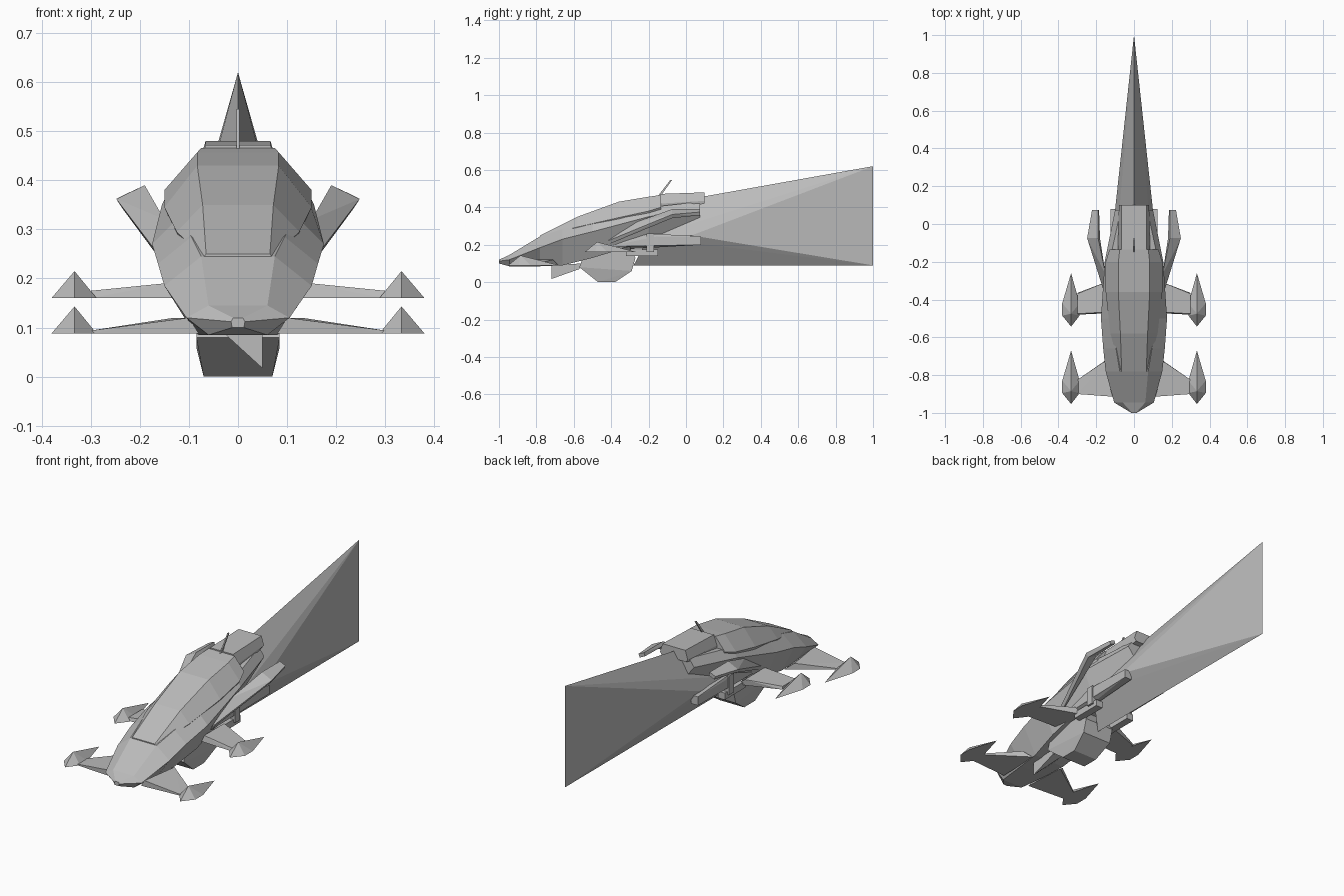
import bpy, bmesh

grey = bpy.data.materials.new("hull grey")
grey.diffuse_color = (0.5, 0.5, 0.5, 1)


def finish(name, bm):
    bmesh.ops.recalc_face_normals(bm, faces=bm.faces)
    mesh = bpy.data.meshes.new(name)
    bm.to_mesh(mesh)
    bm.free()
    mesh.materials.append(grey)
    ob = bpy.data.objects.new(name, mesh)
    bpy.context.collection.objects.link(ob)
    return ob


def loft(name, rings):
    """rings: (y, [(x, z), ...]) half sections from bottom to top, mirrored in x."""
    bm = bmesh.new()
    loops = []
    for y, half in rings:
        pts = half + [(-x, z) for x, z in reversed(half)]
        loops.append([bm.verts.new((x, y, z)) for x, z in pts])
    n = len(loops[0])
    for a, b in zip(loops, loops[1:]):
        for i in range(n):
            j = (i + 1) % n
            bm.faces.new((a[i], a[j], b[j], b[i]))
    bm.faces.new(loops[0])
    bm.faces.new(loops[-1])
    return finish(name, bm)


def solid(name, pts, side=1):
    """Convex block around a few corner points."""
    bm = bmesh.new()
    for x, y, z in pts:
        bm.verts.new((x * side, y, z))
    res = bmesh.ops.convex_hull(bm, input=bm.verts)
    loose = [v for v in bm.verts if not v.link_faces]
    bmesh.ops.delete(bm, geom=loose, context='VERTS')
    return finish(name, bm)


def box(x0, x1, y0, y1, z0, z1):
    return [(x, y, z) for x in (x0, x1) for y in (y0, y1) for z in (z0, z1)]


# main hull, sweeping upward to the rear
loft("hull", [
    (-1.0, [(.012, .10), (.014, .112), (.01, .12)]),
    (-.945, [(.06, .085), (.105, .12), (.06, .145)]),
    (-.78, [(.08, .085), (.15, .185), (.075, .245)]),
    (-.66, [(.09, .09), (.163, .23), (.095, .285)]),
    (-.5, [(.11, .13), (.175, .27), (.12, .325)]),
    (-.2, [(.10, .22), (.155, .35), (.13, .40)]),
    (.075, [(.06, .34), (.10, .39), (.07, .43)])])

# canopy on top and the block behind it
loft("canopy", [
    (-.78, [(.07, .23), (.07, .243), (.065, .25)]),
    (-.58, [(.11, .26), (.125, .295), (.072, .35)]),
    (-.36, [(.13, .30), (.15, .345), (.083, .43)]),
    (-.2, [(.13, .34), (.15, .38), (.083, .457)]),
    (-.135, [(.11, .36), (.13, .40), (.075, .466)])])
loft("rear_block", [
    (-.135, [(.085, .37), (.085, .42), (.066, .472)]),
    (.1, [(.07, .42), (.08, .435), (.066, .48)])])

# long tail wedge
solid("tail_wedge", [(0, 1, .62), (0, 1, .09), (.105, .03, .25), (-.105, .03, .25),
                     (0, .05, .45), (0, -.28, .09), (.1, -.2, .24), (-.1, -.2, .24)])

# belly drum and blade in front of it
drum = [(-.57, .08), (-.47, .0), (-.38, .0), (-.29, .06), (-.27, .13), (-.32, .22), (-.52, .22)]
solid("belly_drum", [(s * (.07 if z < .05 else .085), y, z) for y, z in drum for s in (1, -1)])
solid("belly_blade", [(-.03, -.72, .09), (.05, -.72, .09), (.05, -.72, .017),
                      (.05, -.57, .07), (.05, -.56, .1), (-.03, -.56, .1)])

# antenna
solid("antenna", [(s * .003, y, z) for s in (1, -1)
                  for y, z in ((-.22, .37), (-.2, .37), (-.075, .545), (-.085, .545))])

for side, tag in ((1, "right"), (-1, "left")):
    # wings with pyramid pods at the tips
    solid("front_wing_" + tag, [
        (.08, -.915, .088), (.10, -.915, .12), (.09, -.68, .088), (.13, -.71, .12),
        (.30, -.90, .088), (.30, -.90, .094), (.30, -.825, .088), (.30, -.825, .094)], side)
    solid("rear_wing_" + tag, [
        (.09, -.47, .16), (.13, -.465, .192), (.09, -.29, .16), (.13, -.30, .192),
        (.30, -.48, .16), (.30, -.475, .175), (.30, -.365, .16), (.30, -.37, .175)], side)
    for name, dy, z in (("front_pod_", 0, .088), ("rear_pod_", .41, .16)):
        solid(name + tag, [
            (.333, -.67 + dy, z), (.38, -.83 + dy, z), (.38, -.895 + dy, z),
            (.333, -.953 + dy, z), (.288, -.895 + dy, z), (.288, -.83 + dy, z),
            (.333, -.885 + dy, z + .055)], side)

    # raised side fin: sloping arm, then a straight tail
    solid("fin_arm_" + tag, [
        (.13, -.42, .20), (.14, -.42, .22), (.165, -.27, .27), (.15, -.27, .32),
        (.19, -.075, .39), (.248, -.075, .362), (.18, -.075, .372), (.235, -.075, .342)], side)
    solid("fin_tail_" + tag, [
        (.19, -.075, .39), (.248, -.075, .362), (.18, -.075, .372), (.235, -.075, .342),
        (.19, .075, .39), (.222, .075, .375), (.185, .075, .372), (.215, .075, .358)], side)

    # lower tail boom and strut under the hull
    solid("lower_boom_" + tag, [(.08, -.42, .17), (.12, -.42, .19), (.12, -.2, .26)]
          + box(.085, .125, -.15, .08, .2, .245), side)
    solid("lower_strut_" + tag, box(.08, .12, -.32, -.15, .14, .175), side)
    solid("strut_plate_" + tag, box(.09, .13, -.21, -.17, .16, .26), side)
